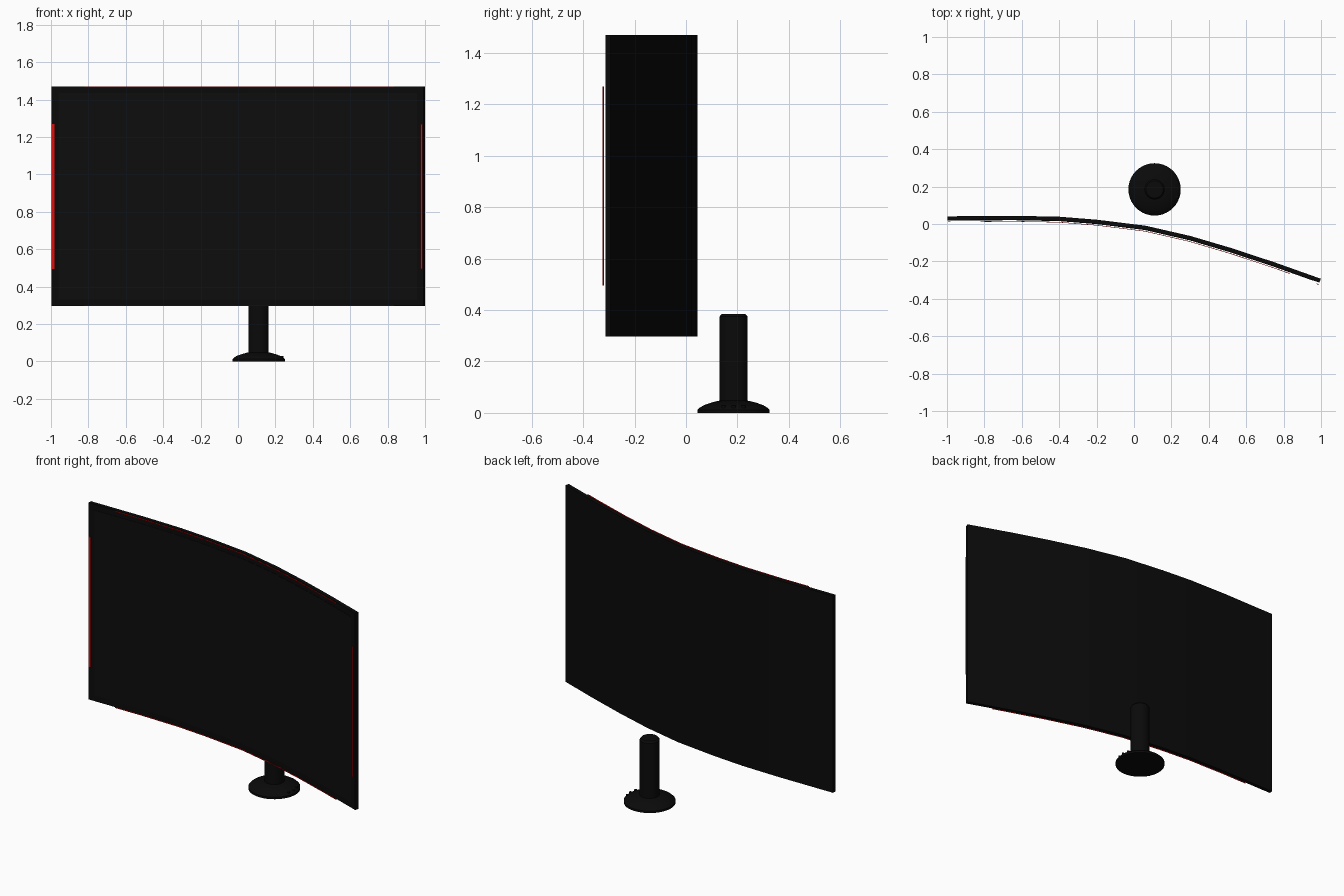
import bpy, bmesh, math
from mathutils import Vector

if "Cube" in bpy.data.objects:
    bpy.data.objects.remove(bpy.data.objects["Cube"])


def material(name, color):
    m = bpy.data.materials.new(name)
    m.use_nodes = True
    m.diffuse_color = (*color, 1)
    bsdf = m.node_tree.nodes["Principled BSDF"]
    bsdf.inputs["Base Color"].default_value = (*color, 1)
    return m


CASE = material("case black", (0.003, 0.003, 0.003))
SCREEN = material("screen black", (0.004, 0.004, 0.004))
RED = material("accent red", (0.75, 0.004, 0.004))

# Plan-view centre line of the curved panel
PATH = [Vector(p) for p in (
    (-0.998, 0.03), (-0.65, 0.033), (-0.4, 0.028), (-0.2, 0.012), (0.06, -0.02),
    (0.3, -0.075), (0.52, -0.14), (0.75, -0.216), (0.995, -0.303))]
BOTTOM, TOP = 0.297, 1.47


def on_path(x):
    for a, b in zip(PATH, PATH[1:]):
        if x <= b.x:
            break
    return a.lerp(b, (x - a.x) / (b.x - a.x))


def normal_at(x):
    d = on_path(min(x + 0.1, PATH[-1].x)) - on_path(max(x - 0.1, PATH[0].x))
    return Vector((d.y, -d.x)).normalized()      # towards the front


def finish(bm, name, mat, smooth=True):
    bmesh.ops.recalc_face_normals(bm, faces=bm.faces)
    mesh = bpy.data.meshes.new(name)
    bm.to_mesh(mesh)
    bm.free()
    obj = bpy.data.objects.new(name, mesh)
    bpy.context.collection.objects.link(obj)
    mesh.materials.append(mat)
    if smooth:
        bpy.ops.object.select_all(action='DESELECT')
        obj.select_set(True)
        bpy.context.view_layer.objects.active = obj
        bpy.ops.object.shade_smooth_by_angle(angle=math.radians(35))
    return obj


def ribbon(name, x0, x1, z0, z1, back, front, mat):
    """Bent slab following the panel curve between two x positions."""
    bm = bmesh.new()
    xs = [x0] + [p.x for p in PATH if x0 + 0.02 < p.x < x1 - 0.02] + [x1]
    rings = []
    for x in xs:
        p, n = on_path(x), normal_at(x)
        rings.append([bm.verts.new((*(p + n * o), z)) for o, z in
                      ((back, z0), (front, z0), (front, z1), (back, z1))])
    for a, b in zip(rings, rings[1:]):
        for i in range(4):
            j = (i + 1) % 4
            bm.faces.new((a[i], a[j], b[j], b[i]))
    bm.faces.new(rings[0])
    bm.faces.new(rings[-1])
    return finish(bm, name, mat)


def lathe(name, profile, centre, mat, steps=40):
    bm = bmesh.new()
    verts = [bm.verts.new((r, 0, z)) for r, z in profile]
    edges = [bm.edges.new(e) for e in zip(verts, verts[1:])]
    bmesh.ops.spin(bm, geom=verts + edges, cent=(0, 0, 0), axis=(0, 0, 1),
                   angle=math.tau, steps=steps)
    bmesh.ops.remove_doubles(bm, verts=bm.verts, dist=1e-4)
    obj = finish(bm, name, mat)
    obj.location = centre
    return obj


# Curved display panel and screen surface
ribbon("panel", PATH[0].x, PATH[-1].x, BOTTOM, TOP, -0.011, 0.011, CASE)
ribbon("screen", -0.96, 0.96, BOTTOM + 0.035, TOP - 0.035, 0.01, 0.0125, SCREEN)

# Red accent strips floating just in front of the edges
for name, z in (("top_strip", TOP - 0.005), ("bottom_strip", BOTTOM)):
    ribbon(name, -0.82, 0.84, z, z + 0.005, 0.017, 0.02, RED)
ribbon("right_strip", -0.995, -0.982, 0.495, 1.27, 0.014, 0.017, RED)
ribbon("left_strip", 0.984, 0.994, 0.495, 1.27, 0.02, 0.024, RED)

# Round stand behind the panel
STAND = Vector((0.11, 0.185, 0))
lathe("stand_base", [(0, 0), (0.14, 0), (0.14, 0.012), (0.132, 0.02), (0.115, 0.03),
                     (0.09, 0.039), (0.06, 0.047), (0, 0.05)], STAND, CASE)
lathe("stand_column", [(0, 0.03), (0.054, 0.03), (0.054, 0.375), (0.046, 0.385),
                       (0, 0.385)], STAND, CASE)

# Small buttons on the rim of the base
for i, deg in enumerate((-18, 0, 18)):
    a = math.radians(deg)
    spot = STAND + Vector((math.cos(a), math.sin(a), 0)) * 0.126
    lathe(f"base_button_{i + 1}", [(0, 0.015), (0.008, 0.015), (0.008, 0.028), (0, 0.028)],
          spot, CASE, 12)
